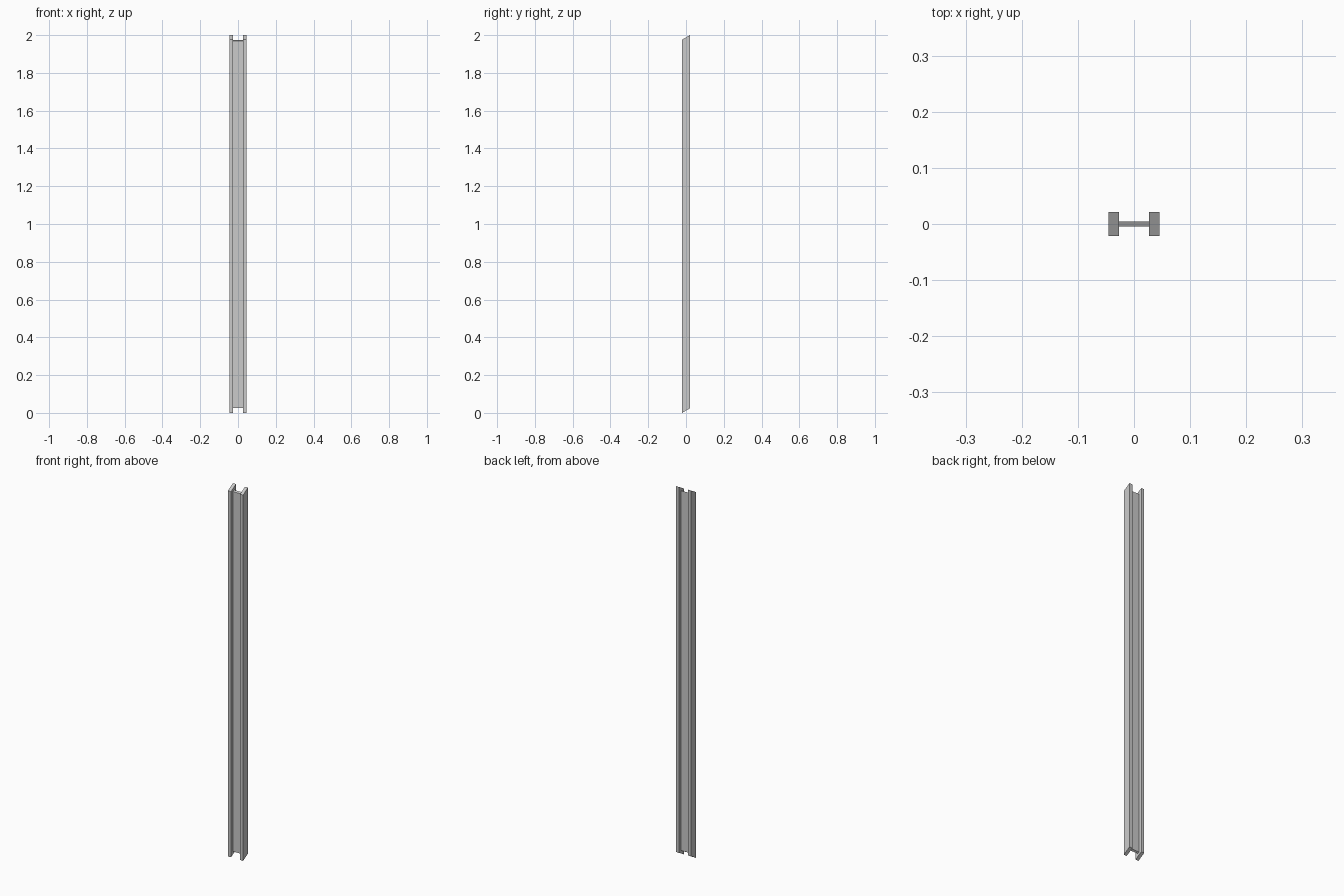
import bpy, bmesh, math

if "Cube" in bpy.data.objects:
    bpy.data.objects.remove(bpy.data.objects["Cube"])

SLOPE = math.tan(math.radians(30))  # mitre angle of the cut ends


def mitred_bar(name, x0, x1, half_depth, z0, z1):
    """Bar whose ends are cut parallel, rising towards the back; z0/z1 are on y = 0."""
    rise = half_depth * SLOPE
    profile = [(-half_depth, z0 - rise), (half_depth, z0 + rise),
               (half_depth, z1 + rise), (-half_depth, z1 - rise)]
    bm = bmesh.new()
    face = bm.faces.new([bm.verts.new((x0, y, z)) for y, z in profile])
    ext = bmesh.ops.extrude_face_region(bm, geom=[face])
    moved = [g for g in ext["geom"] if isinstance(g, bmesh.types.BMVert)]
    bmesh.ops.translate(bm, verts=moved, vec=(x1 - x0, 0, 0))
    bmesh.ops.recalc_face_normals(bm, faces=bm.faces)
    mesh = bpy.data.meshes.new(name)
    bm.to_mesh(mesh)
    bm.free()
    obj = bpy.data.objects.new(name, mesh)
    bpy.context.collection.objects.link(obj)
    return obj


# Two side flanges, full height
END = 0.021 * SLOPE
for name, x0, x1 in (("left_flange", -0.045, -0.027), ("right_flange", 0.027, 0.045)):
    mitred_bar(name, x0, x1, 0.021, END, 2 - END)

# Thin web between them, set back from both ends
mitred_bar("web", -0.027, 0.027, 0.0045, 0.028, 1.972)
